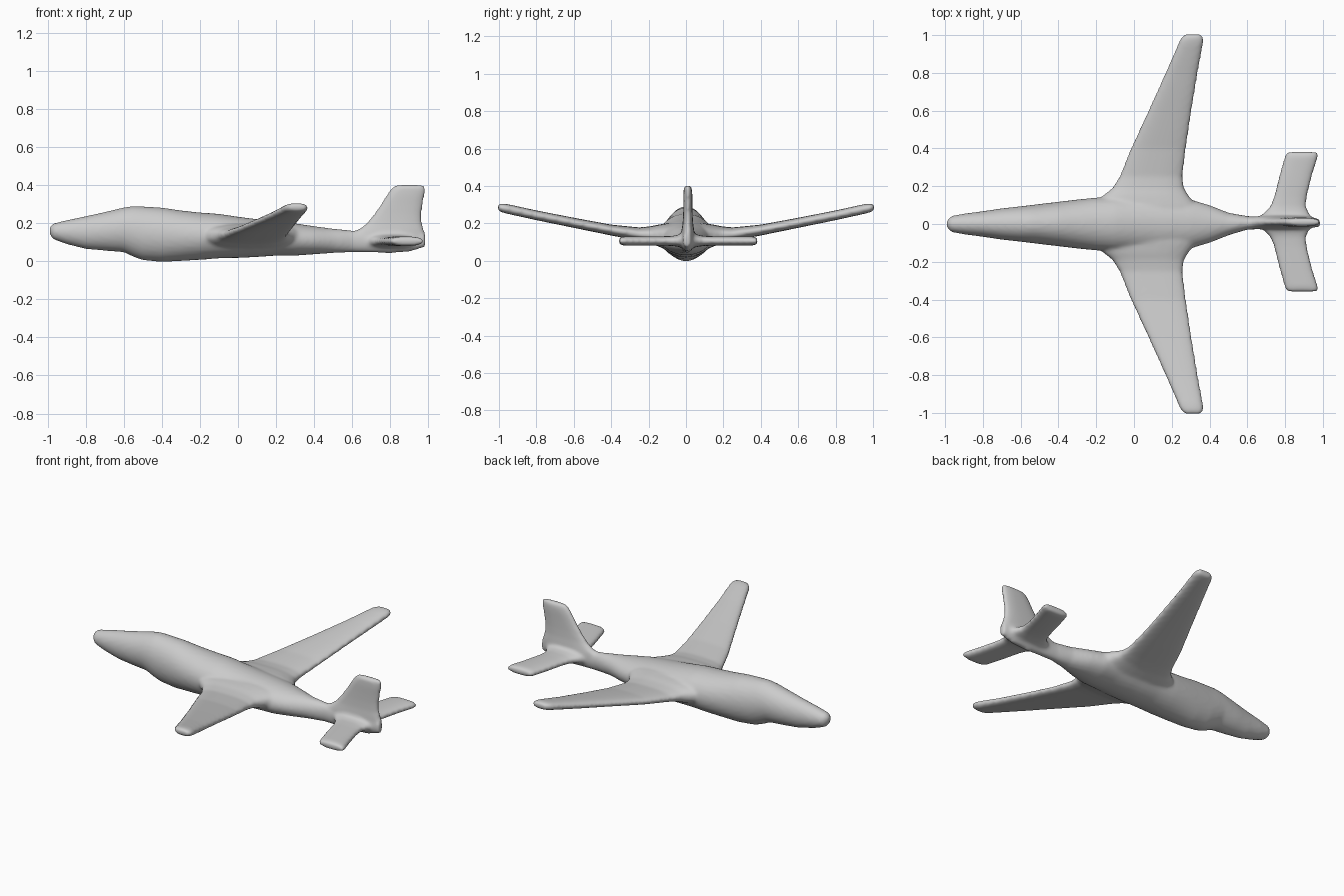
import bpy, bmesh, math
from mathutils import Vector

grey = bpy.data.materials.new("plain grey")
grey.diffuse_color = (0.6, 0.6, 0.6, 1)
bm = bmesh.new()


def loft(sections, n=28, power=1.0):
    """Skin rings given as (centre, half axis a, half axis b), capped at both ends."""
    rings = []
    for c, a, b in sections:
        ring = []
        for i in range(n):
            t = 2 * math.pi * i / n
            co, si = math.cos(t), math.sin(t)
            u = math.copysign(abs(co) ** power, co)
            v = math.copysign(abs(si) ** power, si)
            ring.append(bm.verts.new(Vector(c) + Vector(a) * u + Vector(b) * v))
        rings.append(ring)
    faces = [bm.faces.new(rings[0]), bm.faces.new(rings[-1])]
    for r, s in zip(rings, rings[1:]):
        for i in range(n):
            j = (i + 1) % n
            faces.append(bm.faces.new((r[i], r[j], s[j], s[i])))
    bmesh.ops.recalc_face_normals(bm, faces=faces)


# Fuselage: x, half width, bottom, top
body = [(-.99, .02, .14, .185), (-.97, .042, .115, .2), (-.9, .055, .09, .217),
        (-.8, .068, .065, .238), (-.7, .083, .056, .26), (-.6, .094, .048, .284),
        (-.55, .1, .024, .291), (-.5, .106, .006, .289), (-.4, .118, -.003, .283),
        (-.3, .13, .002, .268), (-.2, .14, .008, .257), (-.1, .145, .016, .25),
        (0, .145, .018, .235), (.1, .145, .023, .222), (.2, .14, .03, .212),
        (.3, .13, .03, .2), (.4, .1, .037, .185), (.5, .06, .044, .172),
        (.6, .036, .047, .163), (.7, .033, .046, .16), (.8, .032, .042, .16),
        (.9, .03, .05, .16), (.985, .022, .075, .15)]
loft([((x, .006 if x > .55 else 0, (b + t) / 2), (0, w, 0), (0, 0, (t - b) / 2))
      for x, w, b, t in body])

# Wings: span, leading x, trailing x, centre z, half thickness
wing = [(0, -.24, .36, .125, .08), (.1, -.2, .33, .13, .07), (.15, -.165, .29, .135, .058),
        (.19, -.115, .266, .138, .046), (.25, -.077, .258, .142, .036),
        (.4, -.018, .276, .164, .029), (.6, .075, .306, .203, .027),
        (.8, .166, .338, .243, .026), (.95, .232, .366, .276, .026),
        (.985, .247, .368, .283, .024), (1.005, .27, .355, .285, .017)]
# Tailplane
tail = [(0, .62, .96, .108, .045), (.04, .68, .93, .107, .034), (.08, .72, .912, .106, .027),
        (.13, .74, .915, .106, .025), (.25, .77, .945, .106, .025),
        (.345, .797, .975, .106, .025), (.37, .81, .977, .106, .018)]
for side in (-1, 1):
    for parts, off in ((wing, 0), (tail, .012)):
        loft([((.5 * (l + t), side * y + off, z), (.5 * (t - l), 0, 0), (0, 0, h))
              for y, l, t, z, h in parts], power=.8)

# Fin: height, leading x, trailing x, half thickness
fin = [(.1, .56, .985, .035), (.15, .6, .985, .035), (.175, .645, .975, .032),
       (.2, .675, .968, .028), (.25, .716, .966, .025), (.3, .75, .972, .024),
       (.35, .782, .982, .024), (.385, .807, .985, .022), (.402, .83, .978, .015)]
loft([((.5 * (l + t), .01, z), (.5 * (t - l), 0, 0), (0, h, 0)) for z, l, t, h in fin], power=.8)

mesh = bpy.data.meshes.new("airframe")
bm.to_mesh(mesh)
bm.free()
mesh.materials.append(grey)
plane = bpy.data.objects.new("airframe", mesh)
bpy.context.collection.objects.link(plane)

# Fuse the parts into one softly blended skin
fuse = plane.modifiers.new("fuse", 'REMESH')
fuse.mode = 'VOXEL'
fuse.voxel_size = .011
fuse.use_smooth_shade = True
soften = plane.modifiers.new("soften", 'SMOOTH')
soften.factor = .5
soften.iterations = 6
